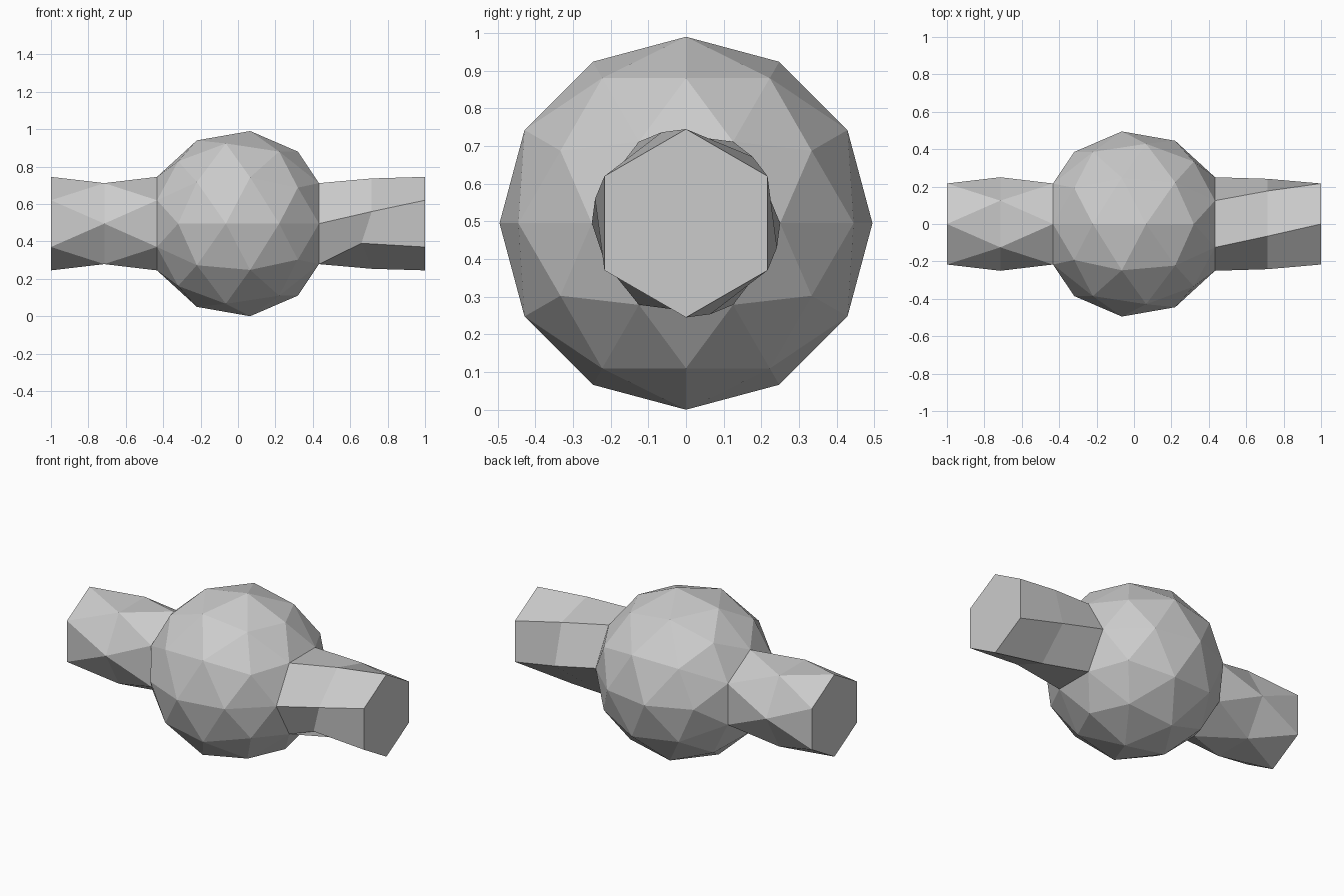
import bpy, bmesh
from math import sin, cos, radians
from mathutils import Vector

if "Cube" in bpy.data.objects:
    bpy.data.objects.remove(bpy.data.objects["Cube"], do_unlink=True)

CENTRE_Z = 0.495

grey = bpy.data.materials.new("light grey")
grey.use_nodes = True
grey.diffuse_color = (0.6, 0.6, 0.6, 1)
grey.node_tree.nodes["Principled BSDF"].inputs["Base Color"].default_value = (0.6, 0.6, 0.6, 1)


def ring(bm, x, radius, phase):
    """Six vertices around the x axis; phase in degrees from +y."""
    angles = [radians(phase + 60 * i) for i in range(6)]
    return [bm.verts.new((x, radius * cos(a), CENTRE_Z + radius * sin(a))) for a in angles]


def finish(bm, name):
    bmesh.ops.recalc_face_normals(bm, faces=bm.faces[:])
    mesh = bpy.data.meshes.new(name)
    bm.to_mesh(mesh)
    bm.free()
    mesh.materials.append(grey)
    obj = bpy.data.objects.new(name, mesh)
    bpy.context.collection.objects.link(obj)
    return obj


# Faceted ball: staggered hexagonal rings wrapped in a hull, open where the arms join
bm = bmesh.new()
profile = [(0.433, 0.25), (0.22, 0.445), (-0.065, 0.495), (-0.32, 0.385)]
for x, radius in profile:
    ring(bm, x, radius, 0)
    ring(bm, -x, radius, 30)
bmesh.ops.convex_hull(bm, input=bm.verts[:])
caps = [f for f in bm.faces if all(abs(v.co.x) > 0.43 for v in f.verts)]
bmesh.ops.delete(bm, geom=caps, context='FACES_ONLY')
finish(bm, "ball")

# Right arm: alternating rings joined by triangles
bm = bmesh.new()
rings = [ring(bm, x, 0.25, p) for x, p in ((-0.433, 30), (-0.715, 60), (-1, 90))]
for a, b in zip(rings, rings[1:]):
    for i in range(6):
        j = (i + 1) % 6
        bm.faces.new((a[i], a[j], b[i]))
        bm.faces.new((b[i], a[j], b[j]))
bm.faces.new(rings[-1])
finish(bm, "right_arm")

# Left arm: hexagonal tube with a gentle twist and one shifted corner
bm = bmesh.new()
rings = [ring(bm, x, 0.25, p) for x, p in ((0.433, 0), (0.715, -15), (1, -30))]
rings[1][4].co = Vector((0.66, -0.215, 0.39))
for a, b in zip(rings, rings[1:]):
    for i in range(6):
        j = (i + 1) % 6
        bm.faces.new((a[i], a[j], b[j], b[i]))
bm.faces.new(rings[-1])
finish(bm, "left_arm")
